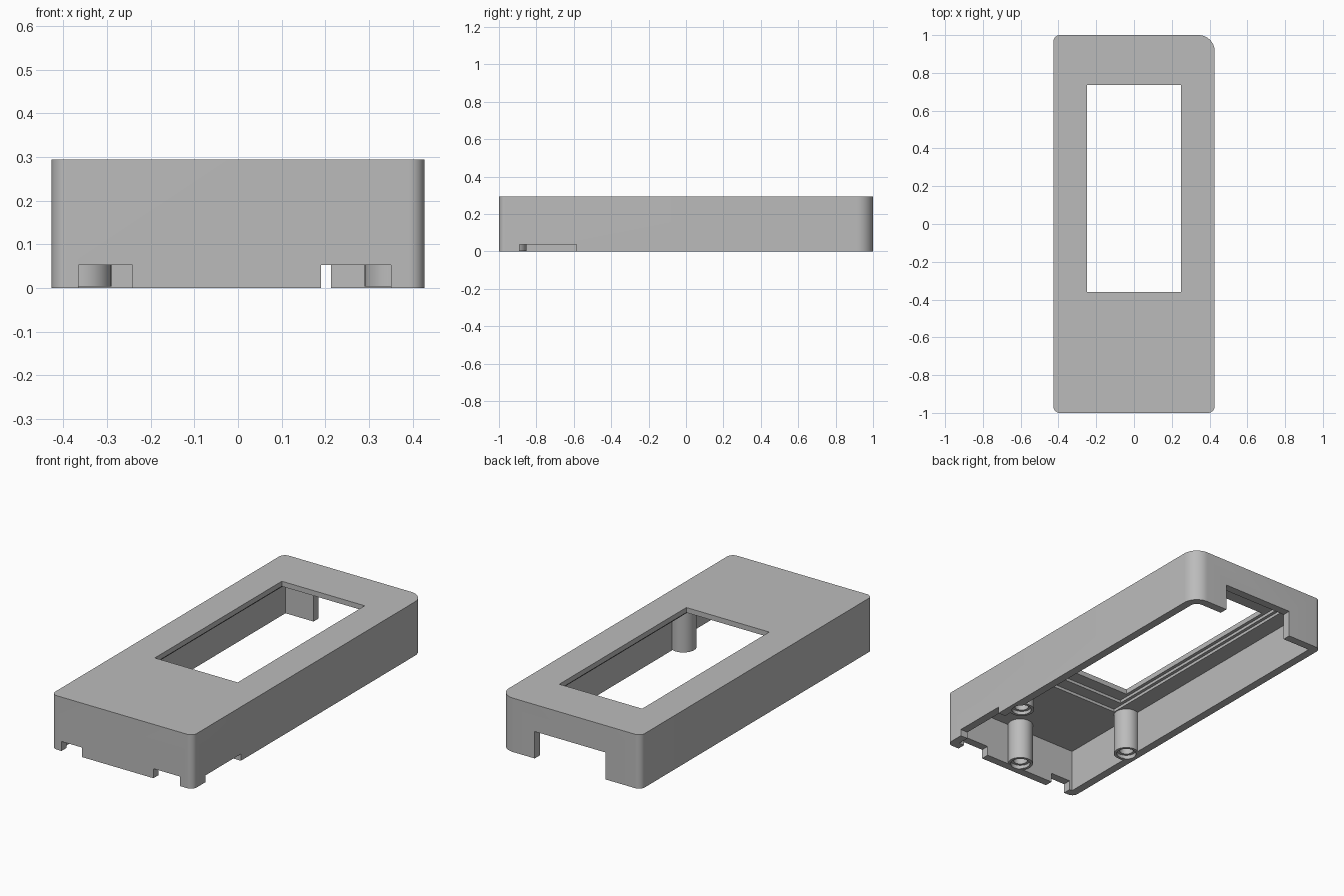
import bpy, bmesh, math

old = bpy.data.objects.get("Cube")
if old:
    bpy.data.objects.remove(old, do_unlink=True)

plastic = bpy.data.materials.new("grey plastic")
plastic.use_nodes = True
GREY = (0.5, 0.5, 0.5, 1)
plastic.diffuse_color = GREY
plastic.node_tree.nodes["Principled BSDF"].inputs["Base Color"].default_value = GREY

W, L, H = 0.427, 1.0, 0.294      # half width, half length, height
WALL, CEILING = 0.045, 0.234


def prism(name, x0, x1, y0, y1, z0, z1, radii=(0, 0, 0, 0)):
    """Upright block; radii run front-right, back-right, back-left, front-left."""
    bm = bmesh.new()
    corners = [(x1, y0, -1, 1), (x1, y1, -1, -1), (x0, y1, 1, -1), (x0, y0, 1, 1)]
    ring = []
    for i, ((cx, cy, sx, sy), r) in enumerate(zip(corners, radii)):
        steps = 12 if r else 0
        for k in range(steps + 1):
            a = math.radians(-90 + 90 * i + (90 * k / steps if r else 0))
            dx, dy = (r * math.cos(a), r * math.sin(a)) if r else (0, 0)
            ring.append(bm.verts.new((cx + sx * r + dx, cy + sy * r + dy, z0)))
    base = bm.faces.new(ring)
    up = bmesh.ops.extrude_face_region(bm, geom=[base])["geom"]
    for v in up:
        if isinstance(v, bmesh.types.BMVert):
            v.co.z = z1
    return finish(bm, name)


def cylinder(name, x, y, r, z0, z1):
    bm = bmesh.new()
    bmesh.ops.create_cone(bm, cap_ends=True, segments=40, radius1=r, radius2=r, depth=z1 - z0)
    bmesh.ops.translate(bm, vec=(x, y, (z0 + z1) / 2), verts=bm.verts)
    return finish(bm, name)


def finish(bm, name):
    bmesh.ops.recalc_face_normals(bm, faces=bm.faces)
    mesh = bpy.data.meshes.new(name)
    bm.to_mesh(mesh)
    bm.free()
    mesh.materials.append(plastic)
    obj = bpy.data.objects.new(name, mesh)
    bpy.context.collection.objects.link(obj)
    return obj


def combine(target, tool, operation="DIFFERENCE"):
    mod = target.modifiers.new(tool.name, "BOOLEAN")
    mod.operation, mod.solver, mod.object = operation, "EXACT", tool
    bpy.ops.object.select_all(action="DESELECT")
    bpy.context.view_layer.objects.active = target
    target.select_set(True)
    bpy.ops.object.modifier_apply(modifier=mod.name)
    bpy.data.objects.remove(tool, do_unlink=True)


# Outer case, with one larger corner at the back
case = prism("case_shell", -W, W, -L, L, 0, H, (0.035, 0.085, 0.035, 0.035))

# Open underside
combine(case, prism("cavity", -W + WALL, W - WALL, -L + WALL, L - WALL, -0.1, CEILING,
                    (0, 0.04, 0, 0)))

# Stepped recess around the display window
combine(case, prism("outer_recess", -0.285, 0.285, -0.5, 0.89, 0.1, 0.25))
combine(case, prism("inner_recess", -0.268, 0.268, -0.43, 0.82, 0.1, 0.266))
combine(case, prism("window", -0.25, 0.25, -0.36, 0.735, 0.1, 0.4))

# Back opening, front notches and side notch
combine(case, prism("back_opening", -0.213, 0.213, 0.92, 1.1, -0.1, 0.147))
combine(case, prism("front_notch_right", -0.365, -0.242, -1.1, -0.95, -0.1, 0.052))
combine(case, prism("front_notch_left", 0.19, 0.35, -1.1, -0.95, -0.1, 0.052))
combine(case, prism("side_notch", 0.37, 0.5, -0.89, -0.585, -0.1, 0.037))

# Screw posts with counterbored holes
for x, y in ((-0.355, -0.485), (0.355, -0.485), (0, -0.918)):
    combine(case, cylinder("post", x, y, 0.065, 0.003, CEILING + 0.01), "UNION")
    combine(case, cylinder("counterbore", x, y, 0.05, -0.1, 0.022))
    combine(case, cylinder("screw_hole", x, y, 0.036, -0.1, 0.17))

bpy.ops.object.select_all(action="DESELECT")
case.select_set(True)
bpy.context.view_layer.objects.active = case
bpy.ops.object.shade_smooth_by_angle(angle=math.radians(30))
